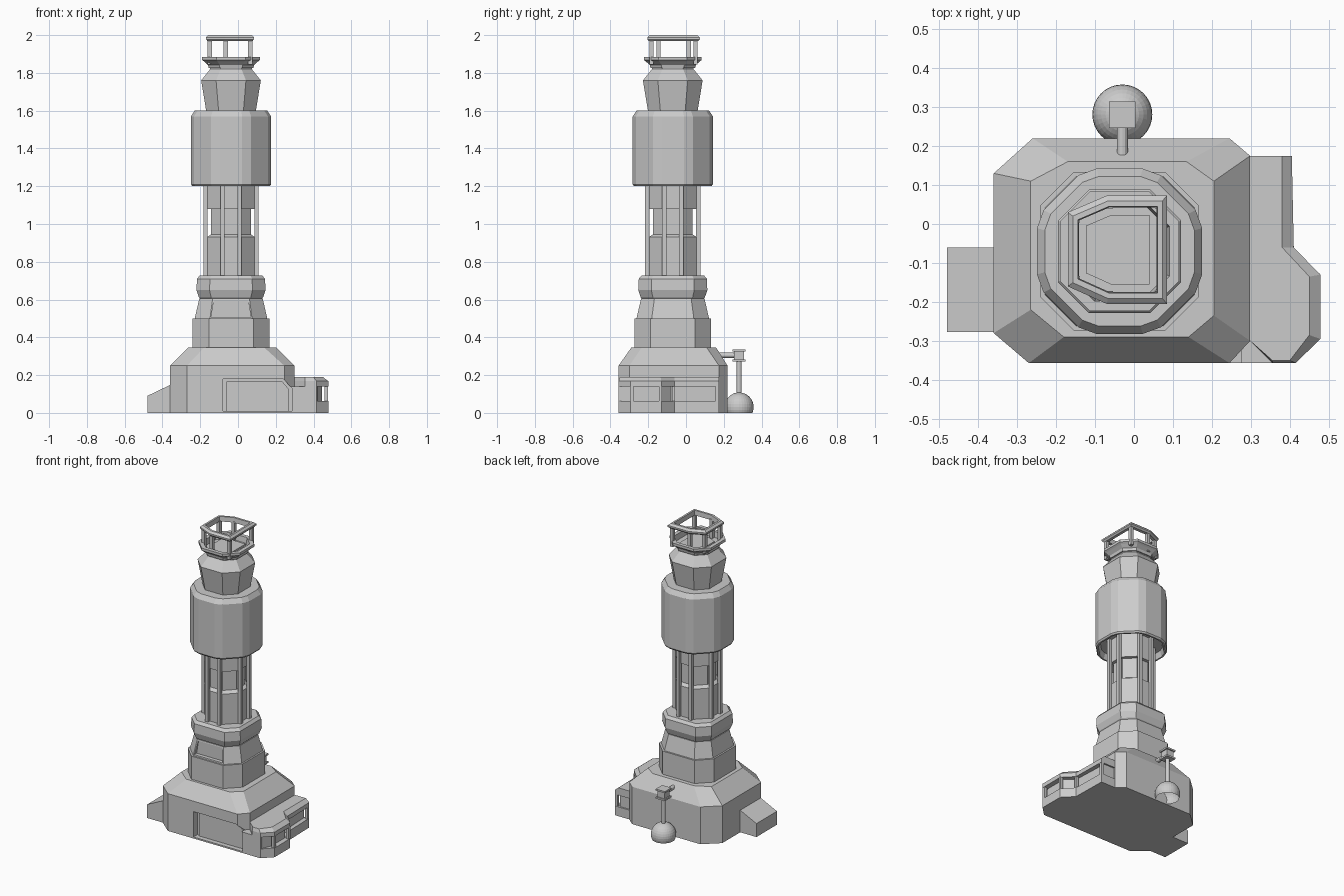
import bpy, bmesh, math
from mathutils import Matrix, Vector

if "Cube" in bpy.data.objects:
    bpy.data.objects.remove(bpy.data.objects["Cube"])

CX, CY = -0.037, -0.07   # tower axis


def finish(name, bm):
    bmesh.ops.recalc_face_normals(bm, faces=bm.faces[:])
    me = bpy.data.meshes.new(name)
    bm.to_mesh(me)
    bm.free()
    ob = bpy.data.objects.new(name, me)
    bpy.context.collection.objects.link(ob)
    return ob


def loft(name, rings, closed=False):
    """Skin matching rings of 3D points; cap the ends or close into a loop."""
    bm = bmesh.new()
    vs = [[bm.verts.new(p) for p in r] for r in rings]
    n = len(vs[0])
    pairs = list(zip(vs, vs[1:])) + ([(vs[-1], vs[0])] if closed else [])
    for a, b in pairs:
        for i in range(n):
            j = (i + 1) % n
            bm.faces.new((a[i], a[j], b[j], b[i]))
    if not closed:
        bm.faces.new(vs[0])
        bm.faces.new(vs[-1])
    return finish(name, bm)


def at(pts, z):
    return [(x, y, z) for x, y in pts]


def prism(name, pts, z0, z1):
    return loft(name, [at(pts, z0), at(pts, z1)])


def side_prism(name, xz, y0, y1):
    return loft(name, [[(x, y, z) for x, z in xz] for y in (y0, y1)])


def box(name, x0, x1, y0, y1, z0, z1):
    return prism(name, [(x0, y0), (x1, y0), (x1, y1), (x0, y1)], z0, z1)


def post(name, x, y, z0, z1, r):
    return box(name, x - r, x + r, y - r, y + r, z0, z1)


def turn(corner):
    """Repeat the points of one corner around four quarters."""
    out = []
    for q in range(4):
        for x, y in corner:
            for _ in range(q):
                x, y = -y, x
            out.append((x, y))
    return out


def tier(name, profile, corner):
    unit = turn(corner)
    return loft(name, [[(CX + x * h, CY + y * h, z) for x, y in unit] for z, h in profile])


def oct_corner(k):
    return [(1, k), (k, 1)]


def cut(ob, cutter):
    m = ob.modifiers.new("cut", 'BOOLEAN')
    m.operation = 'DIFFERENCE'
    m.solver = 'EXACT'
    m.object = cutter
    cutter.hide_render = True
    cutter.hide_set(True)


# Base block with sloped shoulder
foot = [(-.36, .13), (-.26, .22), (.245, .22), (.298, .175), (.298, -.30),
        (.245, -.357), (-.27, -.357), (-.36, -.28)]
shoulder = [(-.265, .11), (-.17, .16), (.135, .16), (.205, .11), (.205, -.235),
            (.14, -.29), (-.18, -.29), (-.265, -.22)]
base = loft("base", [at(foot, 0), at(foot, .25), at(shoulder, .345)])

# Right annex: plinth, recessed window wall, bevelled roof, posts
plan = [(.2, -.357), (.415, -.357), (.478, -.295), (.478, -.13), (.41, -.06),
        (.405, .175), (.2, .175)]
wall = [(.2, -.357), (.415, -.357), (.445, -.285), (.445, -.14), (.385, -.08),
        (.375, .165), (.2, .165)]
plinth = prism("annex_plinth", plan, 0, .062)
annex = prism("annex_wall", wall, .062, .14)
eave = [(.2, -.2), (.298, -.30), (.355, -.357)] + plan[1:]
ridge = [(.2, -.2), (.298, -.30), (.355, -.35), (.40, -.35), (.45, -.285),
         (.45, -.135), (.38, -.06), (.38, .175), (.2, .175)]
loft("annex_roof", [at(eave, .14), at(eave, .168), at(ridge, .19)])
for x, y in [(.412, -.342), (.467, -.288), (.467, -.135), (.402, -.066), (.395, .165)]:
    post("annex_post", x, y, .062, .145, .009)

# Front doorway recess
door = side_prism("door_cutter", [(-.08, .01), (-.08, .18), (.24, .18), (.285, .13), (.285, .01)],
                  -.40, -.315)
for ob in (base, plinth, annex):
    cut(ob, door)
side_prism("door_panel", [(-.06, 0), (-.06, .165), (.235, .165), (.27, .125), (.27, 0)], -.325, -.30)

# Left ramp block
side_prism("left_buttress", [(-.48, 0), (-.48, .09), (-.355, .15), (-.355, 0)], -.277, -.06)

# Lower tower tiers
tier("lower_tier", [(.34, .203), (.5, .203)], oct_corner(.58))
taper = tier("tapered_tier", [(.5, .192), (.605, .168)], oct_corner(.58))
cut(taper, side_prism("front_niche_cutter", [(CX - .105, .508), (CX - .09, .597),
                                             (CX + .09, .597), (CX + .105, .508)], -.30, -.235))
tier("collar", [(.6, .158), (.612, .17), (.65, .183), (.71, .18), (.728, .165)], oct_corner(.62))

# Shaft with window band and slim columns
tier("shaft", [(.72, .127), (.93, .127), (.945, .105), (1.08, .105), (1.08, .127), (1.25, .127)],
     oct_corner(.42))
for x, y in turn([(.135, .045), (.045, .135)]):
    post("shaft_column", CX + x, CY + y, .72, 1.25, .011)

# Large drum, hollow underneath
tier("drum", [(1.24, .185), (1.2, .195), (1.2, .205), (1.21, .212), (1.57, .212), (1.6, .192)],
     [(1, .28), (.92, .5), (.5, .92), (.28, 1)])

# Flared neck and deck with parapet
tier("neck", [(1.59, .13), (1.76, .158), (1.82, .11), (1.835, .11)], oct_corner(.5))
tier("deck", [(1.825, .118), (1.842, .122), (1.86, .142), (1.868, .153), (1.885, .153),
              (1.885, .128), (1.848, .122)], oct_corner(.5))

# Roof frame on posts
roof = [(-.17, .03), (-.07, .073), (.085, .073), (.085, -.205), (-.07, -.205), (-.17, -.16)]
RX, RY = -.04, -.066


def roof_scaled(f):
    return [(RX + (x - RX) * f, RY + (y - RY) * f) for x, y in roof]


loft("roof_frame", [at(roof_scaled(f), z) for f, z in
                    [(.93, 1.968), (1, 1.978), (1, 1.988), (.9, 2.0), (.8, 2.0), (.78, 1.968)]], True)
prism("deck_hatch", roof_scaled(.64), 1.84, 1.86)
for x, y in roof_scaled(.84):
    post("roof_post", x, y, 1.845, 1.975, .011)

# Rear globe, stem, head and arm
bm = bmesh.new()
bmesh.ops.create_uvsphere(bm, u_segments=32, v_segments=16, radius=.077,
                          matrix=Matrix.Translation((-.03, .281, .031)))
bmesh.ops.bisect_plane(bm, geom=bm.verts[:] + bm.edges[:] + bm.faces[:],
                       plane_co=(0, 0, 0), plane_no=(0, 0, -1), clear_outer=True)
finish("globe", bm)


def rod(name, a, b, r):
    a, b = Vector(a), Vector(b)
    bm = bmesh.new()
    rot = (b - a).to_track_quat('Z', 'Y').to_matrix().to_4x4()
    bmesh.ops.create_cone(bm, cap_ends=True, segments=12, radius1=r, radius2=r, depth=(b - a).length,
                          matrix=Matrix.Translation((a + b) / 2) @ rot)
    return finish(name, bm)


rod("globe_stem", (-.03, .281, .09), (-.03, .281, .29), .013)
rod("globe_arm", (-.03, .175, .305), (-.03, .26, .305), .014)
post("globe_head", -.03, .281, .275, .33, .026)
for z in (.272, .325):
    post("globe_head_flange", -.03, .281, z, z + .011, .034)
